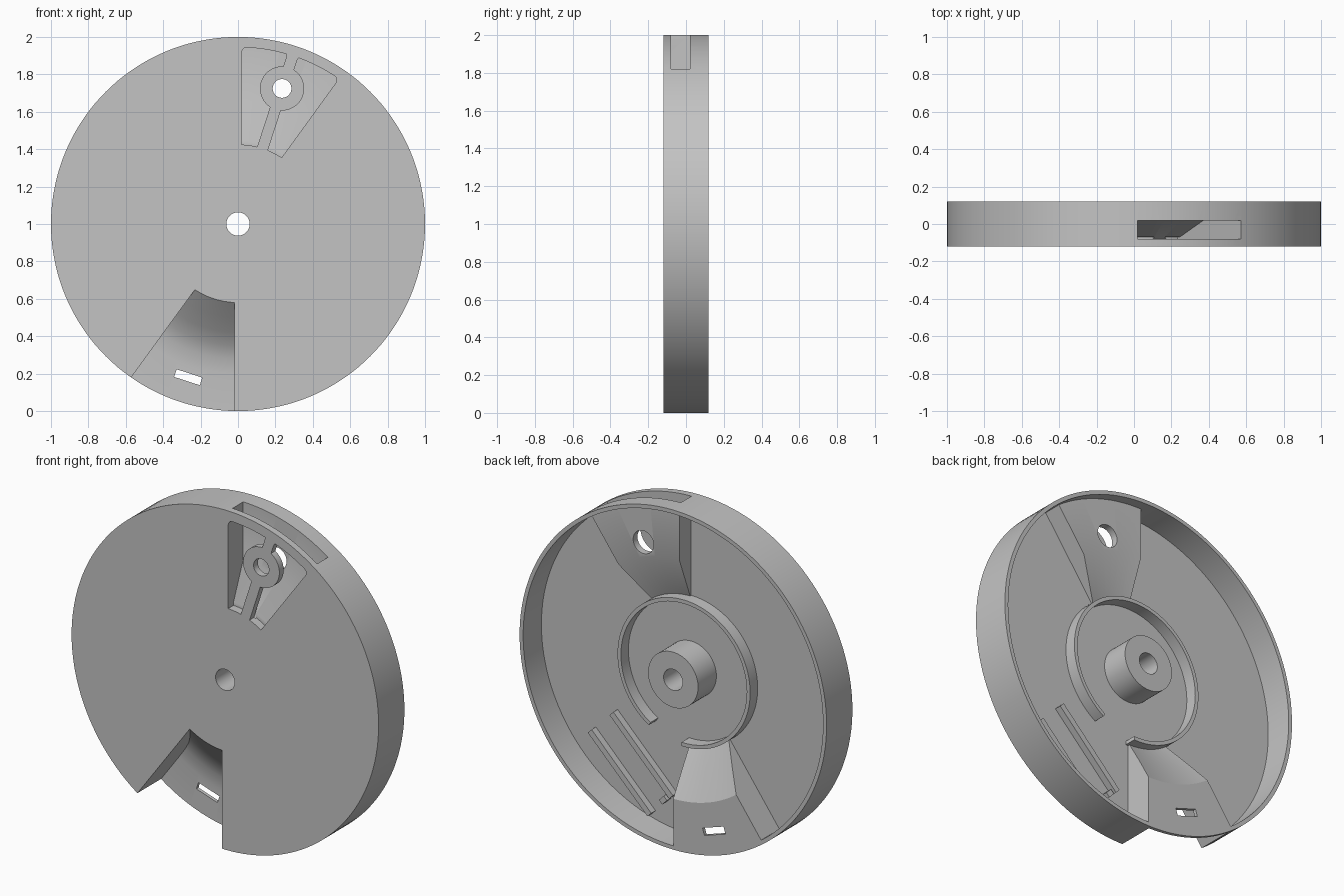
import bpy, bmesh, math
from mathutils import Vector

cube = bpy.data.objects.get("Cube")
if cube:
    bpy.data.objects.remove(cube, do_unlink=True)

grey = bpy.data.materials.new("plain_grey")
grey.use_nodes = True
colour = (0.55, 0.55, 0.55, 1)
grey.diffuse_color = colour
grey.node_tree.nodes["Principled BSDF"].inputs["Base Color"].default_value = colour

SECTOR = math.radians(36)   # opening angle of both wedge housings
FRONT, BACK = -0.12, 0.12   # faces of the drum
PLATE = -0.05               # inner face of the front plate


def finish(name, bm):
    bmesh.ops.recalc_face_normals(bm, faces=bm.faces[:])
    mesh = bpy.data.meshes.new(name)
    bm.to_mesh(mesh)
    bm.free()
    mesh.materials.append(grey)
    obj = bpy.data.objects.new(name, mesh)
    bpy.context.collection.objects.link(obj)
    return obj


def prism(name, points, y0, y1):
    """Extrude an outline given in (x, height above the axle) along y."""
    bm = bmesh.new()
    face = bm.faces.new([bm.verts.new((x, y0, z + 1)) for x, z in points])
    out = bmesh.ops.extrude_face_region(bm, geom=[face])["geom"]
    moved = [v for v in out if isinstance(v, bmesh.types.BMVert)]
    bmesh.ops.translate(bm, verts=moved, vec=(0, y1 - y0, 0))
    return finish(name, bm)


def polar(r, a):
    """Angle a is measured from straight up towards +x."""
    return r * math.sin(a), r * math.cos(a)


def disc(name, r, y0, y1, centre=(0, 0), n=64):
    ring = [polar(r, math.tau * i / n) for i in range(n)]
    return prism(name, [(x + centre[0], z + centre[1]) for x, z in ring], y0, y1)


def bar(name, angle, r0, r1, t0, t1, y0, y1):
    """Box with one side along a radius and the other across it."""
    u, v = Vector(polar(1, angle)), Vector(polar(1, angle - math.pi / 2))
    corners = [(r0, t0), (r1, t0), (r1, t1), (r0, t1)]
    return prism(name, [tuple(u * r + v * t) for r, t in corners], y0, y1)


def wedge(name, profile, inset, y0, turn=0.0, n=16):
    """Sector solid from y0 up to a surface that follows (radius, y)."""
    bm = bmesh.new()
    low, high = [], []
    for r, y in profile:
        edge = math.asin(inset / r)
        spots = [polar(r, turn + edge + (SECTOR - 2 * edge) * j / n) for j in range(n + 1)]
        low.append([bm.verts.new((x, y0, z + 1)) for x, z in spots])
        high.append([bm.verts.new((x, y, z + 1)) for x, z in spots])
    for i in range(len(profile) - 1):
        for g in (low, high):
            for j in range(n):
                bm.faces.new((g[i][j], g[i][j + 1], g[i + 1][j + 1], g[i + 1][j]))
        for j in (0, n):
            bm.faces.new((low[i][j], low[i + 1][j], high[i + 1][j], high[i][j]))
    for i in (0, -1):
        for j in range(n):
            bm.faces.new((low[i][j], low[i][j + 1], high[i][j + 1], high[i][j]))
    return finish(name, bm)


def combine(target, tool, operation):
    mod = target.modifiers.new("combine", "BOOLEAN")
    mod.operation, mod.solver, mod.object = operation, "EXACT", tool
    bpy.context.view_layer.objects.active = target
    bpy.ops.object.modifier_apply(modifier=mod.name)
    bpy.data.objects.remove(tool, do_unlink=True)


def add(tool):
    combine(body, tool, "UNION")


def cut(tool, target=None):
    combine(target or body, tool, "DIFFERENCE")


# Drum, open at the back
body = disc("wheel_body", 1.0, FRONT, BACK, n=144)
cut(disc("recess", 0.977, PLATE, 0.3, n=144))

# Inner ring with a gap beside the lower wedge
ring = disc("inner_ring", 0.432, PLATE - 0.02, 0.02, n=96)
cut(disc("ring_bore", 0.41, -0.3, 0.3, n=96), ring)
gap = [(0, 0)] + [polar(0.6, math.radians(a)) for a in (148, 163, 178)]
cut(prism("ring_gap", gap, -0.3, 0.3), ring)
add(ring)

# Hub
add(disc("hub", 0.163, PLATE - 0.02, BACK))

# Guide bars on the inner face
diagonal = math.radians(135)
for r in (0.60, 0.80):
    add(bar("guide_bar", diagonal, r, r + 0.035, -0.47, 0.08, PLATE - 0.02, -0.01))
add(bar("guide_stop", diagonal, 0.655, 0.70, -0.47, -0.44, PLATE - 0.02, -0.01))

# Wedge housings behind the plate
add(wedge("upper_housing", [(0.42, -0.045), (0.68, 0.06), (0.985, 0.06)], 0.001, -0.09))
add(wedge("lower_housing", [(0.42, -0.045), (0.56, 0.04), (0.70, BACK), (0.985, BACK)],
          0.001, -0.09, math.pi))

# Upper pocket, open through the rim
cut(wedge("pocket", [(0.425, -0.078), (0.66, 0.02), (1.1, 0.02)], 0.02, -0.08))

# Openings in the front plate that leave a ring on a stem
middle = SECTOR / 2
eye = polar(0.762, middle)
opening = wedge("front_opening", [(0.425, -0.07), (0.945, -0.07)], 0.02, -0.2)
cut(disc("eye_ring", 0.118, -0.3, 0.1, eye), opening)
cut(bar("stem", middle, 0.3, 1.1, -0.03, 0.03, -0.3, 0.1), opening)
bm = bmesh.new()
bm.from_mesh(opening.data)
bmesh.ops.remove_doubles(bm, verts=bm.verts[:], dist=0.0005)
corners = []
for e in bm.edges:
    a, b = e.verts
    along_y = abs((a.co - b.co).normalized().y) > 0.99
    outer = math.hypot(a.co.x, a.co.z - 1) > 0.9
    if along_y and outer and len(e.link_faces) == 2 and e.calc_face_angle(0) > 0.7:
        corners.append(e)
bmesh.ops.bevel(bm, geom=corners, offset=0.028, offset_type="OFFSET",
                segments=5, profile=0.5, affect="EDGES")
bm.to_mesh(opening.data)
bm.free()
cut(opening)
cut(disc("eye_hole", 0.05, -0.3, -0.03, eye))
cut(disc("floor_hole", 0.067, -0.03, 0.3, eye))

# Lower chute, open at the front and the rim
chute = [(0.42, -0.12), (0.5, -0.05), (0.58, 0.015), (0.65, 0.065),
         (0.72, 0.092), (0.8, 0.1), (1.1, 0.1)]
cut(wedge("chute", chute, 0.02, -0.2, math.pi))
cut(bar("chute_window", math.pi + middle, 0.84, 0.883, -0.072, 0.072, -0.3, 0.3))

# Axle hole
cut(disc("axle_hole", 0.062, -0.3, 0.3))

bpy.ops.object.select_all(action="DESELECT")
body.select_set(True)
bpy.context.view_layer.objects.active = body
bpy.ops.object.shade_smooth_by_angle(angle=math.radians(25))
